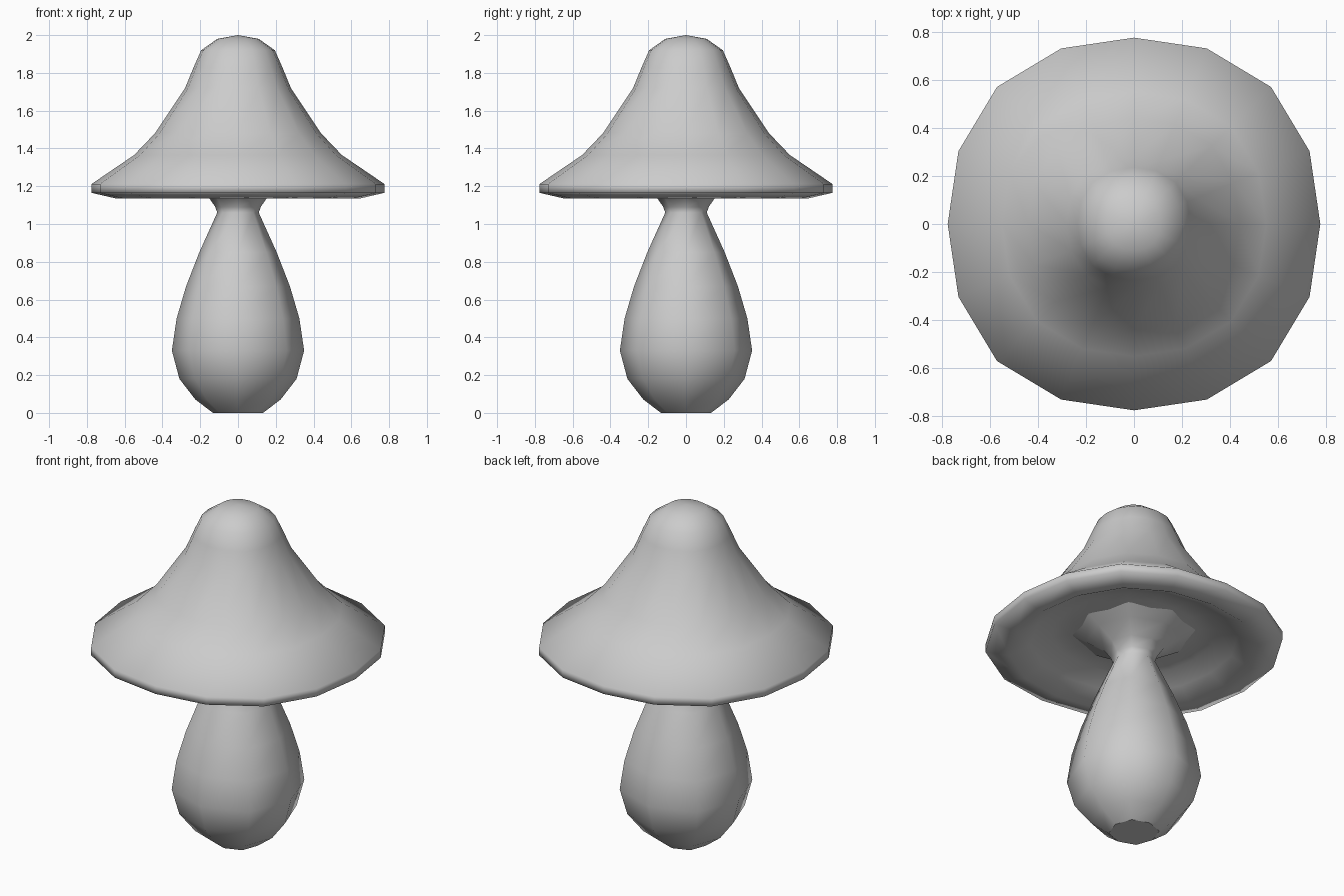
import bpy
import bmesh
from math import sin, cos, tau

default_cube = bpy.data.objects.get("Cube")
if default_cube:
    bpy.data.objects.remove(default_cube)

grey = bpy.data.materials.new("plain grey")
grey.use_nodes = True
colour = (0.6, 0.6, 0.6, 1)
grey.diffuse_color = colour
grey.node_tree.nodes["Principled BSDF"].inputs["Base Color"].default_value = colour


def lathe(name, profile, sides):
    """Spin (radius, height) points into slightly squarish rings; radius 0 is a pole."""
    bm = bmesh.new()
    rings = []
    for radius, z in profile:
        if radius == 0:
            rings.append([bm.verts.new((0, 0, z))] * sides)
            continue
        ring = []
        for i in range(sides):
            a = tau * i / sides
            r = radius * (1 + 0.02 * (1 - cos(4 * a)))
            ring.append(bm.verts.new((r * cos(a), r * sin(a), z)))
        rings.append(ring)
    for low, high in zip(rings, rings[1:]):
        for i in range(sides):
            j = (i + 1) % sides
            corners = list(dict.fromkeys((low[i], low[j], high[j], high[i])))
            bm.faces.new(corners)
    # Flat, crisp foot where the profile starts on the ground
    if profile[0][1] == 0:
        foot = bm.faces.new(rings[0][::-1])
        for edge in foot.edges:
            edge.smooth = False
    for face in bm.faces:
        face.smooth = True
    bmesh.ops.recalc_face_normals(bm, faces=bm.faces)
    mesh = bpy.data.meshes.new(name)
    bm.to_mesh(mesh)
    bm.free()
    mesh.materials.append(grey)
    obj = bpy.data.objects.new(name, mesh)
    bpy.context.collection.objects.link(obj)
    return obj


# Bulbous stalk with a narrow neck that flares into the cap
lathe("stalk", [(0.132, 0), (0.225, 0.07), (0.31, 0.18), (0.35, 0.33),
                (0.325, 0.5), (0.275, 0.67), (0.205, 0.85), (0.11, 1.06),
                (0.12, 1.09), (0.155, 1.14), (0.25, 1.2), (0.32, 1.245)], 8)

# Bell-shaped cap: hollow underside, thin rim, rounded crown
lathe("cap", [(0.24, 1.23), (0.34, 1.25), (0.43, 1.24), (0.54, 1.195),
              (0.65, 1.136), (0.775, 1.165), (0.775, 1.212), (0.55, 1.365),
              (0.44, 1.48), (0.28, 1.72), (0.235, 1.83), (0.195, 1.92),
              (0.11, 1.98), (0, 2)], 16)
